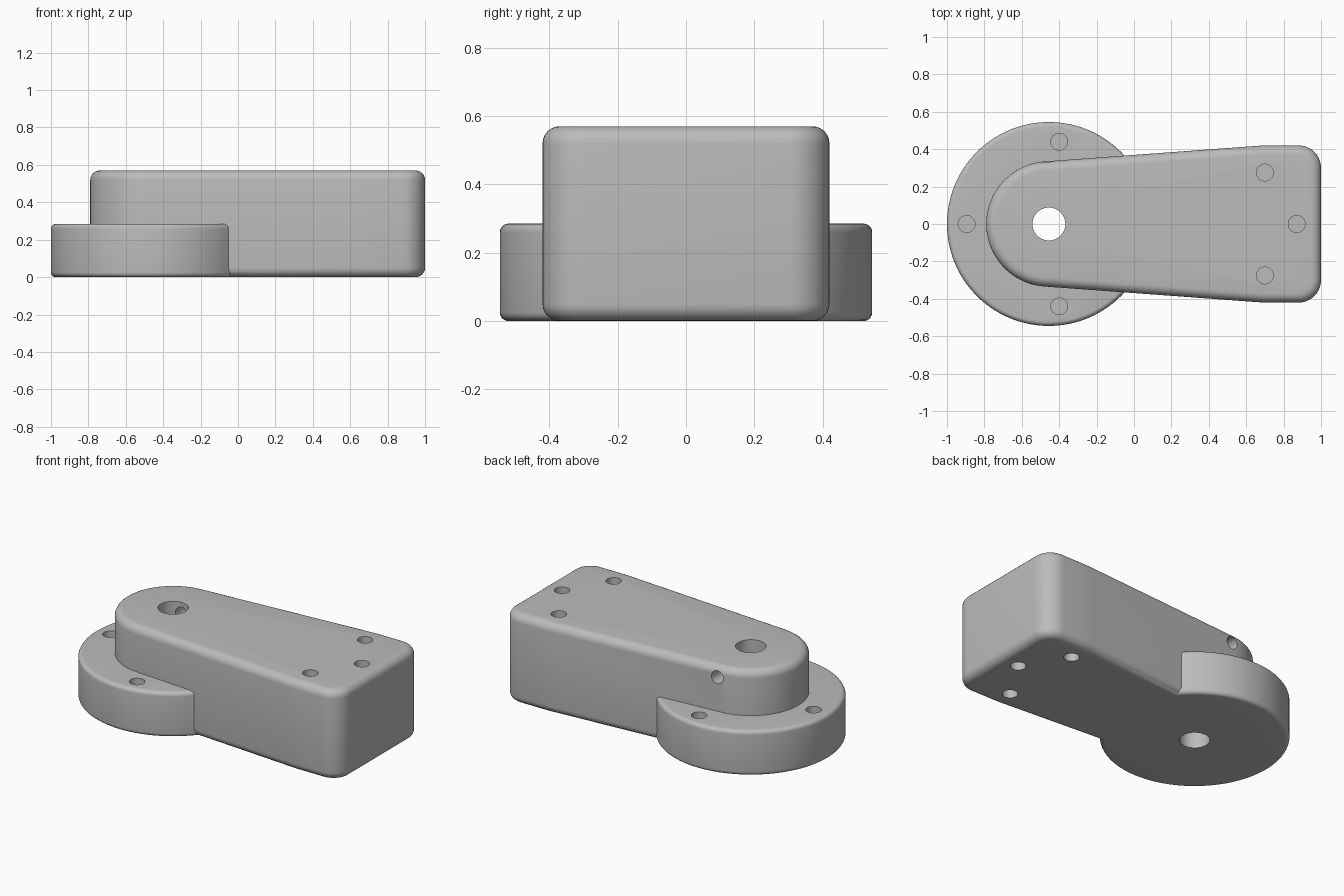
import bpy, bmesh
from math import pi, radians, sin, cos
from mathutils import Vector

cube = bpy.data.objects.get("Cube")
if cube:
    bpy.data.objects.remove(cube, do_unlink=True)

grey = bpy.data.materials.new("plain grey")
grey.use_nodes = True
GREY = (0.5, 0.5, 0.5, 1)
grey.diffuse_color = GREY
grey.node_tree.nodes["Principled BSDF"].inputs["Base Color"].default_value = GREY

PIVOT_X, DISC_R, DISC_H = -0.455, 0.545, 0.285
NOSE_R, ARM_H, BORE_R, PIN_R = 0.335, 0.57, 0.088, 0.045


def make_object(name, bm):
    mesh = bpy.data.meshes.new(name)
    bm.to_mesh(mesh)
    bm.free()
    mesh.materials.append(grey)
    obj = bpy.data.objects.new(name, mesh)
    bpy.context.collection.objects.link(obj)
    return obj


def slab(name, outline, height, fillet):
    """Extrude an outline from the ground and round its top and bottom rims."""
    bm = bmesh.new()
    base = bm.faces.new([bm.verts.new((x, y, 0)) for x, y in outline])
    ext = bmesh.ops.extrude_face_region(bm, geom=[base])
    top = [v for v in ext["geom"] if isinstance(v, bmesh.types.BMVert)]
    bmesh.ops.translate(bm, verts=top, vec=(0, 0, height))
    bmesh.ops.recalc_face_normals(bm, faces=bm.faces)
    rims = [e for e in bm.edges if e.verts[0].co.z == e.verts[1].co.z]
    bmesh.ops.bevel(bm, geom=rims, offset=fillet, segments=6, profile=0.5,
                    affect='EDGES', clamp_overlap=True)
    return make_object(name, bm)


def arc(cx, cy, r, start, end, steps):
    angles = [radians(start + (end - start) * i / steps) for i in range(steps + 1)]
    return [(cx + r * cos(a), cy + r * sin(a)) for a in angles]


def combine(target, tool, operation):
    mod = target.modifiers.new(operation, 'BOOLEAN')
    mod.operation, mod.solver, mod.object = operation, 'EXACT', tool
    bpy.context.view_layer.objects.active = target
    bpy.ops.object.modifier_apply(modifier=mod.name)
    bpy.data.objects.remove(tool, do_unlink=True)


def drill(target, start, end, radius):
    """Cut a round hole between two points."""
    start, end = Vector(start), Vector(end)
    axis = end - start
    bm = bmesh.new()
    bmesh.ops.create_cone(bm, cap_ends=True, segments=40, radius1=radius,
                          radius2=radius, depth=axis.length)
    bmesh.ops.rotate(bm, verts=bm.verts,
                     matrix=axis.to_track_quat('Z', 'Y').to_matrix())
    bmesh.ops.translate(bm, verts=bm.verts, vec=(start + end) / 2)
    cutter = make_object("drill_cutter", bm)
    cutter.hide_render = True
    combine(target, cutter, 'DIFFERENCE')


# Tapered arm: square end with rounded corners, soft shoulders, round nose
corner, shoulder = 0.12, 0.8
half = (arc(1 - corner, 0.42 - corner, corner, 0, 90, 10)
        + arc(0.72, 0.42 - shoulder, shoulder, 90, 94.2, 3)
        + arc(PIVOT_X, 0, NOSE_R, 94.2, 180, 28))
outline = half + [(x, -y) for x, y in reversed(half[:-1])]
body = slab("crank_body", outline, ARM_H, 0.05)

# Round base disc, fused to the arm
disc = slab("base_disc", arc(PIVOT_X, 0, DISC_R, 0, 360, 96)[:-1], DISC_H, 0.025)
combine(body, disc, 'UNION')

# Shaft bore through the pivot
drill(body, (PIVOT_X, 0, -0.1), (PIVOT_X, 0, ARM_H + 0.1), BORE_R)

# Set screw hole from the back into the bore
drill(body, (PIVOT_X, 0.02, 0.5), (PIVOT_X, 0.5, 0.5), 0.04)

# Blind pin holes in the disc
for x, y in ((-0.895, 0), (-0.4, 0.44), (-0.4, -0.44)):
    drill(body, (x, y, DISC_H - 0.18), (x, y, DISC_H + 0.1), PIN_R)

# Blind pin holes in the arm, from above and below
for x, y in ((0.87, 0), (0.7, 0.275), (0.7, -0.275)):
    drill(body, (x, y, ARM_H - 0.18), (x, y, ARM_H + 0.1), PIN_R)
    drill(body, (x, y, 0.18), (x, y, -0.1), PIN_R)

# Smooth shading with crisp hole rims
bpy.ops.object.select_all(action='DESELECT')
body.select_set(True)
bpy.context.view_layer.objects.active = body
bpy.ops.object.shade_smooth_by_angle(angle=radians(30))
